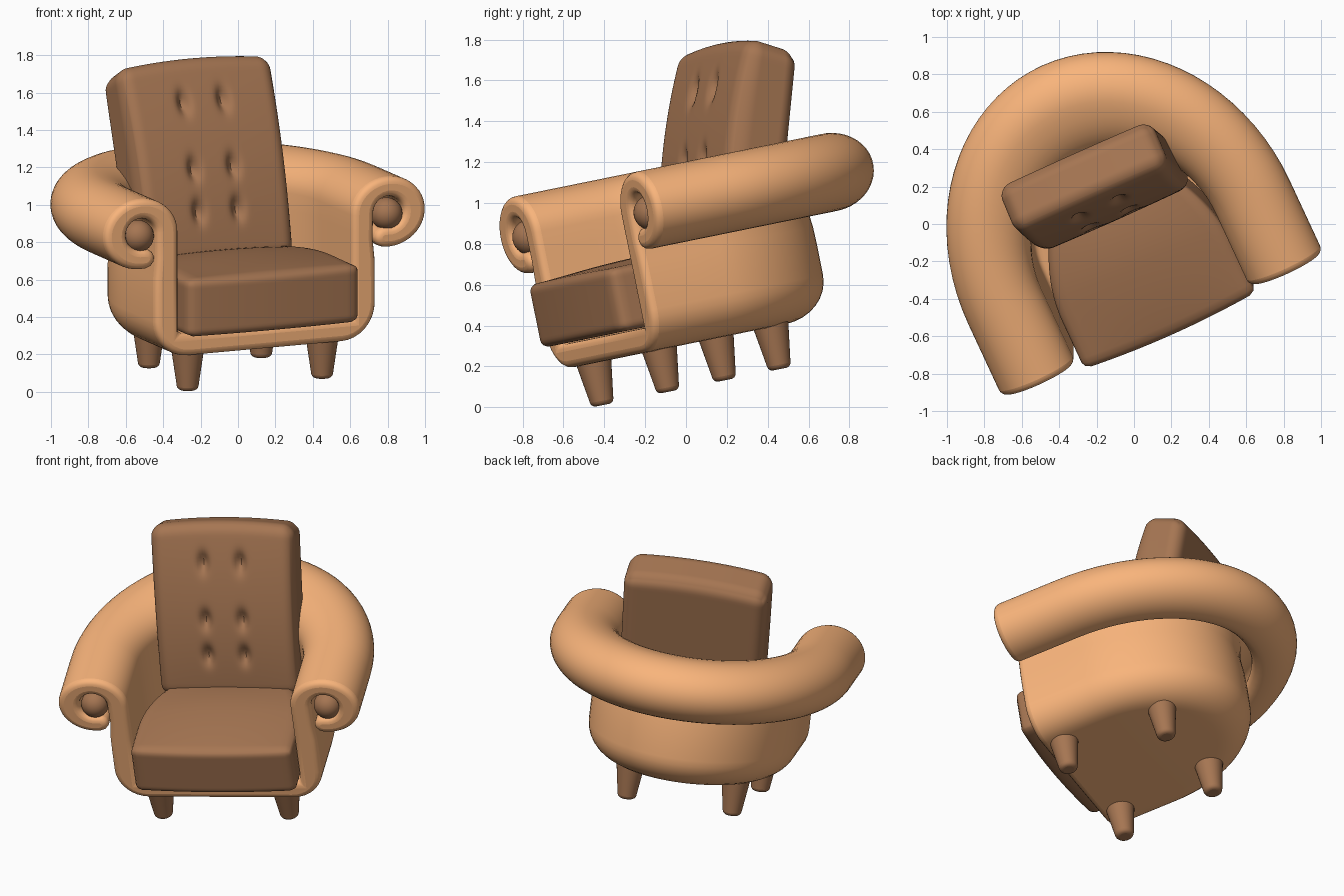
import bpy, bmesh
from math import sin, cos, pi, radians, exp
from mathutils import Matrix, Vector

if "Cube" in bpy.data.objects:
    bpy.data.objects.remove(bpy.data.objects["Cube"])

# Whole chair is turned and tipped slightly backwards
POSE = (Matrix.Translation((-0.028, 0.03, 0.10))
        @ Matrix.Rotation(radians(11.5), 4, 'X') @ Matrix.Rotation(radians(24.5), 4, 'Z'))


def material(name, rgb):
    m = bpy.data.materials.new(name)
    m.diffuse_color = (*rgb, 1)
    m.use_nodes = True
    m.node_tree.nodes["Principled BSDF"].inputs["Base Color"].default_value = m.diffuse_color
    return m


TAN = material("tan_leather", (0.95, 0.46, 0.2))
BROWN = material("brown_leather", (0.38, 0.18, 0.085))


def finish(name, bm, mat, bevel=0, local=Matrix()):
    bmesh.ops.recalc_face_normals(bm, faces=bm.faces)
    me = bpy.data.meshes.new(name)
    bm.to_mesh(me)
    bm.free()
    me.transform(POSE @ local)
    me.materials.append(mat)
    ob = bpy.data.objects.new(name, me)
    bpy.context.collection.objects.link(ob)
    if bevel:
        b = ob.modifiers.new("soft_edges", 'BEVEL')
        b.width, b.segments, b.limit_method = bevel, 4, 'ANGLE'
        b.angle_limit, b.use_clamp_overlap = radians(50), False
    bpy.ops.object.select_all(action='DESELECT')
    ob.select_set(True)
    bpy.context.view_layer.objects.active = ob
    bpy.ops.object.shade_smooth_by_angle(angle=radians(50))
    return ob


def arc(cx, cz, rx, rz, a0, a1, n):
    return [(cx + rx * cos(radians(a0 + (a1 - a0) * i / n)),
             cz + rz * sin(radians(a0 + (a1 - a0) * i / n))) for i in range(n + 1)]


# Shell: half cross-section (width, height, extra depth at the back) with
# scrolled arm, swept round a U
CX, CZ, TIP = 0.727, 0.895, -98
prof = [(0, 0.21, 0)]
prof += [(a, z, 0.16 * a) for a, z in arc(0.45, 0.41, 0.2, 0.2, -90, 0, 8)]
prof += [(0.65, 0.55, 0.105), (0.648, 0.65, 0.105), (0.637, 0.76, 0.105)]
prof += [(a, z, 0.17 - 0.05 * max(0, (CX - a) / 0.085) ** 2)
         for a, z in arc(CX, CZ, 0.087, 0.085, 180, TIP, 20)]
tip = (CX + 0.149 * cos(radians(TIP)), CZ + 0.138 * sin(radians(TIP)))
prof += [(a, z, 0.17) for a, z in arc(*tip, 0.06, 0.054, TIP + 180, TIP + 360, 6)[1:-1]]
prof += [(a, z, 0.17 - (0.11 * max(0, (0.7 - a) / 0.2) if z > 0.85 else 0))
         for a, z in arc(CX, CZ, 0.217, 0.192, TIP, 180, 32)]
prof += [(0.51, 0.8, 0.06), (0.51, 0.65, 0.06), (0.51, 0.33, 0.06), (0, 0.33, 0)]

FRONT = -0.432
stations = [(1, FRONT), (1, -0.28), (1, -0.14)]
stations += [('arc', pi * i / 40) for i in range(41)]
stations += [(-1, -0.14), (-1, -0.28), (-1, FRONT)]
bm = bmesh.new()
rings = []
for kind, t in stations:
    if kind == 'arc':
        ring = [bm.verts.new((a * cos(t), (a + o) * sin(t), z)) for a, z, o in prof]
    else:
        ring = [bm.verts.new((kind * a, t, z)) for a, z, o in prof]
    rings.append(ring)
for r0, r1 in zip(rings, rings[1:]):
    for j in range(len(prof) - 1):
        bm.faces.new((r0[j], r0[j + 1], r1[j + 1], r1[j]))
bm.faces.new(rings[0])
bm.faces.new(rings[-1])
bmesh.ops.remove_doubles(bm, verts=bm.verts, dist=0.0005)
finish("shell_with_rolled_arms", bm, TAN, bevel=0.036)


# Cushions: rounded boxes with a puff / tuft function
def cushion(name, half, r, cuts, shape, local):
    bm = bmesh.new()
    bmesh.ops.create_cube(bm, size=2)
    bmesh.ops.subdivide_edges(bm, edges=bm.edges, cuts=cuts, use_grid_fill=True)
    for v in bm.verts:
        u = v.co.copy()
        p = Vector([u[i] * half[i] for i in range(3)])
        q = Vector([max(r - half[i], min(half[i] - r, p[i])) for i in range(3)])
        d = p - q
        if d.length > 1e-6:
            p = q + d.normalized() * r
        v.co = shape(u, p)
    finish(name, bm, BROWN, local=local)


def seat_shape(u, p):
    if u.z > 0:  # crowned top
        p.z += (0.03 * (1 - u.x ** 2) * (1 - u.y ** 2) - 0.03 * max(u.y, 0) ** 2) * u.z
    if u.y < 0:  # bowed front
        p.y += 0.025 * (1 - u.x ** 2) * u.y
    p.x *= 1 - 0.2 * max(u.y + 0.3, 0) ** 2  # narrower towards the back
    return p


TUFTS = [(sx * 0.115, z) for sx in (-1, 1) for z in (-0.265, -0.035, 0.31)]


def back_shape(u, p):
    dent = sum(exp(-((p.x - x) / 0.03) ** 2 - ((p.z - z) / 0.055) ** 2) for x, z in TUFTS)
    p.x *= 1 + 0.015 * u.z
    if u.z > 0:  # arched top, falling to the rear
        p.z += (0.03 * (1 - u.x ** 2) - 0.04 * (u.y + 1) / 2) * u.z
    if u.y < 0:  # bowed, tufted front
        p.y += ((0.05 + 0.01 * (1 - u.x ** 2)) * (1 - u.z ** 2) - 0.05 * dent) * u.y
    return p


cushion("seat_cushion", (0.505, 0.4, 0.157), 0.04, 24, seat_shape,
        Matrix.Translation((0, -0.135, 0.49)))
cushion("back_cushion", (0.445, 0.135, 0.55), 0.075, 56, back_shape,
        Matrix.Translation((0, 0.435, 1.052)) @ Matrix.Rotation(radians(-18.5), 4, 'X'))

# Arm buttons and tapered legs, mirrored left and right
for side, s in (("left", -1), ("right", 1)):
    bm = bmesh.new()
    bmesh.ops.create_uvsphere(bm, u_segments=32, v_segments=16, radius=0.086)
    finish(side + "_arm_button", bm, BROWN, local=Matrix.Translation((s * 0.73 + 0.006, -0.365, 0.877)))
    for end, x, y in (("front", 0.395, -0.307), ("back", 0.33, 0.335)):
        bm = bmesh.new()
        bmesh.ops.create_cone(bm, cap_ends=True, segments=32, radius1=0.055, radius2=0.092, depth=0.25)
        finish(f"{end}_{side}_leg", bm, BROWN, bevel=0.022,
               local=Matrix.Translation((s * x - 0.01, y, 0.125)))
